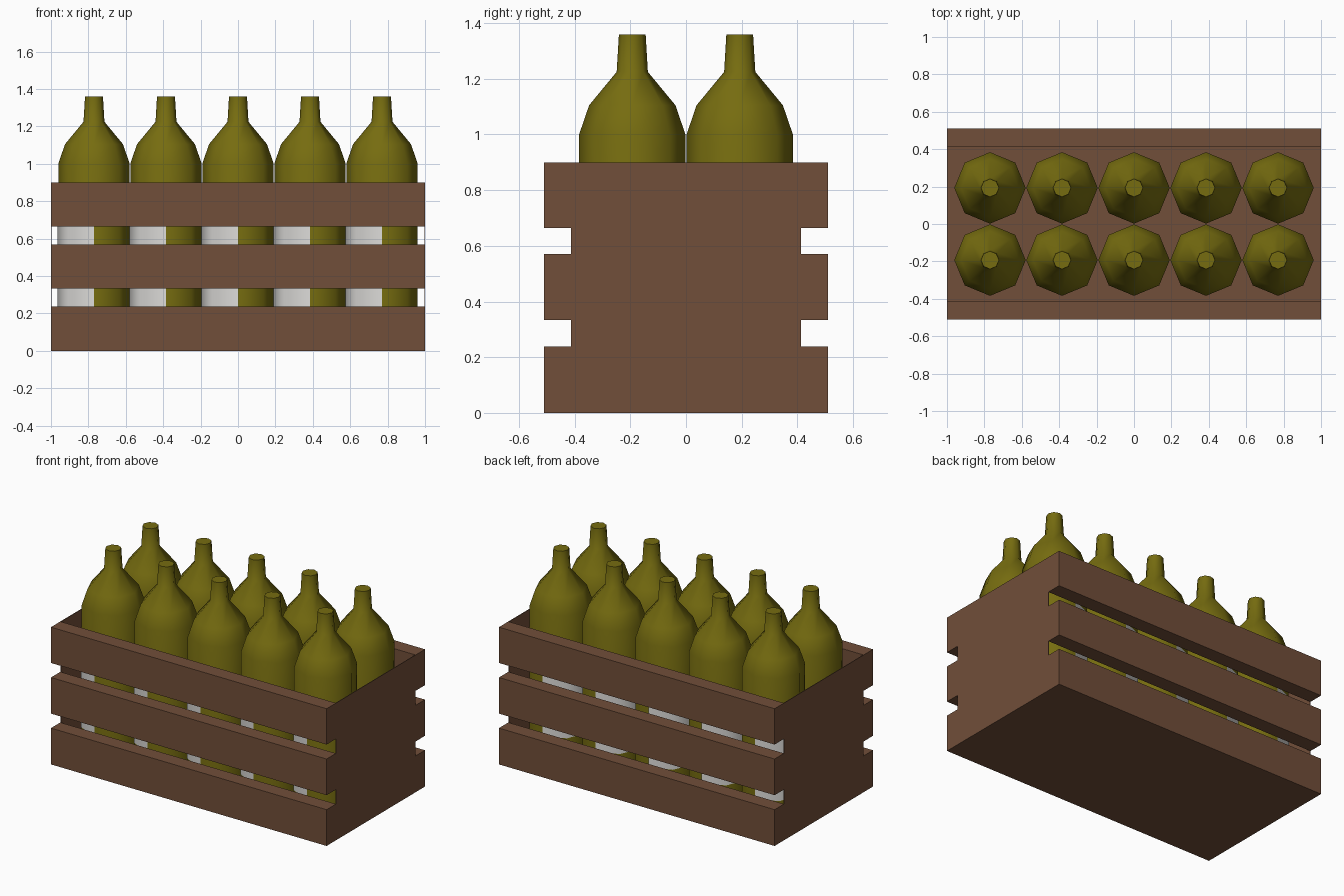
import bpy, bmesh, math

if "Cube" in bpy.data.objects:
    bpy.data.objects.remove(bpy.data.objects["Cube"])


def material(name, rgb):
    m = bpy.data.materials.new(name)
    m.diffuse_color = (*rgb, 1)
    m.use_nodes = True
    m.node_tree.nodes["Principled BSDF"].inputs["Base Color"].default_value = m.diffuse_color
    return m


WOOD = material("brown wood", (0.165, 0.077, 0.041))
GLASS = material("olive glass", (0.18, 0.15, 0.005))
PAPER = material("white label", (0.75, 0.74, 0.72))


def add_object(name, bm, mat, loc=(0, 0, 0), recalc=True):
    if recalc:
        bmesh.ops.recalc_face_normals(bm, faces=bm.faces)
    me = bpy.data.meshes.new(name)
    bm.to_mesh(me)
    bm.free()
    me.materials.append(mat)
    ob = bpy.data.objects.new(name, me)
    ob.location = loc
    bpy.context.collection.objects.link(ob)
    return ob


def box(name, lo, hi, mat):
    bm = bmesh.new()
    bmesh.ops.create_cube(bm, size=1)
    for v in bm.verts:
        v.co = [l + (c + 0.5) * (h - l) for l, h, c in zip(lo, hi, v.co)]
    return add_object(name, bm, mat)


def lathe(profile, a0, steps, closed):
    """Rings of an eight-sided turned shape, starting at angle a0."""
    bm = bmesh.new()
    n = steps if closed else steps + 1
    rings = []
    for r, z in profile:
        angles = [a0 + i * math.pi / 4 for i in range(n)]
        rings.append([bm.verts.new((r * math.cos(a), r * math.sin(a), z)) for a in angles])
    for lower, upper in zip(rings, rings[1:]):
        for i in range(steps):
            j = (i + 1) % n
            bm.faces.new((lower[i], lower[j], upper[j], upper[i])).smooth = True
    if closed:
        bm.faces.new(rings[0][::-1])
        bm.faces.new(rings[-1])
    return bm


# Crate: three slats on front and back
for side, sy in (("front", -1), ("back", 1)):
    for i, (z0, z1) in enumerate(((0, 0.238), (0.333, 0.57), (0.665, 0.9))):
        y0, y1 = sorted((sy * 0.413, sy * 0.51))
        box(f"{side}_slat_{i + 1}", (-1, y0, z0), (1, y1, z1), WOOD)

# Crate: thin floor and end boards
box("crate_floor", (-1, -0.413, 0), (1, 0.413, 0.004), WOOD)
for side, sx in (("left", -1), ("right", 1)):
    x0, x1 = sorted((sx, sx * 0.996))
    box(f"{side}_end_board", (x0, -0.413, 0), (x1, 0.413, 0.9), WOOD)

# Bottles in two rows of five, each with a label around its left half
BOTTLE = ((0.191, 0.006), (0.191, 1.0), (0.155, 1.105), (0.056, 1.225), (0.048, 1.36))
LABEL = ((0.194, 0.2), (0.194, 0.7))
for row, y in enumerate((-0.193, 0.193)):
    for col in range(5):
        loc = ((col - 2) * 0.385, y, 0)
        tag = f"{row + 1}_{col + 1}"
        add_object(f"bottle_{tag}", lathe(BOTTLE, 0, 8, True), GLASS, loc)
        add_object(f"label_{tag}", lathe(LABEL, math.pi / 2, 4, False), PAPER, loc, recalc=False)
